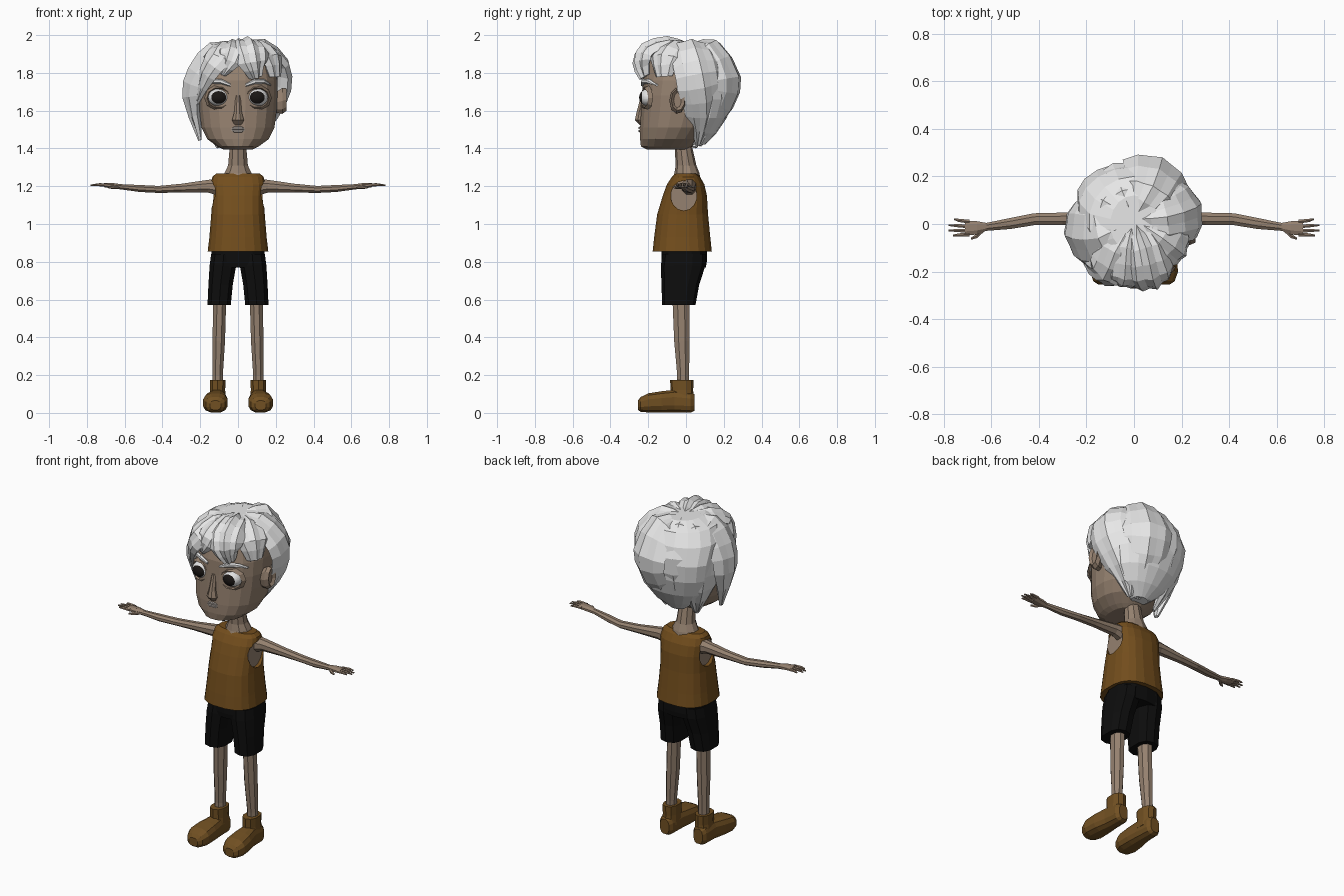
import bpy, bmesh, math
from mathutils import Vector


def material(name, *rgb):
    m = bpy.data.materials.new(name)
    m.diffuse_color = (*rgb, 1)
    return m


SKIN = material("skin", 0.30, 0.22, 0.16)
HAIR = material("white hair", 0.8, 0.8, 0.8)
CLOTH = material("brown cloth", 0.17, 0.075, 0.012)
LEATHER = material("brown leather", 0.165, 0.08, 0.016)
BLACK = material("black cloth", 0.004, 0.004, 0.004)
EYE = material("eye white", 0.75, 0.75, 0.75)
IRIS = material("dark iris", 0.01, 0.008, 0.007)
LIP = material("pale lip", 0.38, 0.34, 0.31)


def build(name, mat, rings):
    """Skin a list of equal-length point rings into a closed flat-shaded object."""
    bm = bmesh.new()
    rows = [[bm.verts.new(p) for p in r] for r in rings]
    n = len(rows[0])
    for a, b in zip(rows, rows[1:]):
        for i in range(n):
            j = (i + 1) % n
            bm.faces.new((a[i], a[j], b[j], b[i]))
    bm.faces.new(rows[0])
    bm.faces.new(rows[-1])
    bmesh.ops.recalc_face_normals(bm, faces=bm.faces[:])
    me = bpy.data.meshes.new(name)
    bm.to_mesh(me)
    bm.free()
    me.materials.append(mat)
    ob = bpy.data.objects.new(name, me)
    bpy.context.collection.objects.link(ob)
    return ob


def loft(name, mat, axis, rings, n=10, power=2.0, s=1):
    """rings: (position on axis, centre a, centre b, radius a, radius b); s=-1 mirrors x."""
    out = []
    for t, a, b, ra, rb in rings:
        row = []
        for i in range(n):
            q = 2 * math.pi * (i + 0.5) / n
            c, d = math.cos(q), math.sin(q)
            u = a + ra * math.copysign(abs(c) ** (2 / power), c)
            v = b + rb * math.copysign(abs(d) ** (2 / power), d)
            p = {'x': (t, u, v), 'y': (u, t, v), 'z': (u, v, t)}[axis]
            row.append((s * p[0], p[1], p[2]))
        out.append(row)
    return build(name, mat, out)


def lock(name, path, widths, thick=0.05, steps=2, ridge=0.008):
    """Curved tapering hair lock that hugs the head along a path."""
    pts = [Vector(p) for p in path]
    ext = [2 * pts[0] - pts[1]] + pts + [2 * pts[-1] - pts[-2]]
    line = []
    for i in range(len(pts) - 1):
        a, b, c, d = ext[i:i + 4]
        for k in range(steps):
            t = k / steps
            p = 0.5 * (2 * b + (c - a) * t + (2 * a - 5 * b + 4 * c - d) * t * t
                       + (3 * b - a - 3 * c + d) * t ** 3)
            line.append((p, widths[i] * (1 - t) + widths[i + 1] * t))
    line.append((pts[-1], widths[-1]))
    rings = []
    for i, (p, w) in enumerate(line):
        tan = line[min(i + 1, len(line) - 1)][0] - line[max(i - 1, 0)][0]
        side = tan.cross(p - Vector((0, 0, 1.7))).normalized()
        out = side.cross(tan).normalized()
        th = min(thick, w)
        row = []
        for k in range(-3, 4):
            f = k / 3
            drop = w * 0.45 * f * f + (ridge if k % 2 else 0)
            row.append(p + side * w * f - out * drop)
        row += [p + side * w * f - out * (th + w * 0.25) for f in (0.5, -0.5)]
        rings.append(row)
    return build(name, HAIR, rings)


# Head, neck and nose
loft("head", SKIN, 'z', [
    (1.395, 0, -.10, .08, .11), (1.41, 0, -.105, .11, .135), (1.45, 0, -.085, .165, .16),
    (1.51, 0, -.06, .195, .185), (1.60, 0, -.04, .207, .20), (1.68, 0, -.035, .213, .20),
    (1.76, 0, -.02, .211, .212), (1.84, 0, -.01, .195, .20), (1.91, 0, 0, .14, .15),
    (1.95, 0, 0, .07, .08)], 20, 2.2)
loft("neck", SKIN, 'z', [
    (1.22, 0, 0, .10, .08), (1.27, 0, .005, .075, .066), (1.31, 0, 0, .055, .055),
    (1.42, 0, -.015, .045, .045)], 10)
loft("nose", SKIN, 'z', [
    (1.68, 0, -.222, .014, .018), (1.59, 0, -.238, .022, .026), (1.55, 0, -.243, .034, .03),
    (1.525, 0, -.235, .02, .012)], 8)

# Mouth: two lips across the face
for name, z, r in (("upper_lip", 1.508, .009), ("lower_lip", 1.492, .009)):
    loft(name, LIP, 'x', [(-.045, -.232, 1.5, .006, .004), (-.02, -.24, z, .012, r),
                          (.02, -.24, z, .012, r), (.045, -.232, 1.5, .006, .004)], 6)

for s, side in ((-1, "right"), (1, "left")):
    # Eyeball with its pole facing forward; the front cap is the iris
    bm = bmesh.new()
    bmesh.ops.create_uvsphere(bm, u_segments=32, v_segments=20, radius=1)
    for v in bm.verts:
        x, y, z = v.co
        v.co = (s * .102 + .056 * x, -.195 - .053 * z, 1.67 + .047 * y)
    for f in bm.faces:
        f.material_index = int(f.calc_center_median().y < -.231)
    bmesh.ops.recalc_face_normals(bm, faces=bm.faces[:])
    me = bpy.data.meshes.new(side + "_eye")
    bm.to_mesh(me)
    bm.free()
    me.materials.append(EYE)
    me.materials.append(IRIS)
    bpy.context.collection.objects.link(bpy.data.objects.new(side + "_eye", me))

    # Eyelid rim, eyebrow and ear
    rim = []
    for i in range(10):
        q = 2 * math.pi * i / 10
        c, d = math.cos(q), math.sin(q)
        rim.append([(s * (.104 + r * 1.1 * c), y + .03 * max(c, 0), 1.668 + r * d)
                    for r, y in ((.048, -.212), (.055, -.23), (.068, -.205))])
    build(side + "_eyelid", SKIN, rim + rim[:1])
    loft(side + "_eyebrow", HAIR, 'x', [
        (.04, -.228, 1.735, .012, .008), (.09, -.224, 1.755, .014, .014),
        (.14, -.195, 1.755, .016, .012), (.175, -.155, 1.735, .01, .004)], 6, s=s)
    loft(side + "_ear", SKIN, 'x', [
        (.19, -.055, 1.64, .025, .05), (.235, -.045, 1.652, .043, .07),
        (.258, -.042, 1.658, .036, .058), (.245, -.045, 1.655, .02, .04)], 9, s=s)

    # Arm, fingers and thumb
    loft(side + "_arm", SKIN, 'x', [
        (.10, .015, 1.195, .045, .05), (.16, .02, 1.2, .034, .036), (.3, .022, 1.19, .028, .025),
        (.42, .02, 1.183, .027, .02), (.52, .002, 1.188, .025, .02),
        (.62, -.012, 1.197, .018, .015), (.66, -.016, 1.202, .03, .016),
        (.71, -.018, 1.206, .034, .012)], 8, s=s)
    for i, (y, y2, tip) in enumerate(((.01, .02, .755), (-.01, -.005, .778),
                                      (-.028, -.027, .78), (-.044, -.048, .76))):
        loft(f"{side}_finger_{i + 1}", SKIN, 'x', [
            (.69, y, 1.206, .009, .009), (.735, (y + y2) / 2, 1.208, .008, .008),
            (tip, y2, 1.205, .004, .004)], 6, s=s)
    loft(side + "_thumb", SKIN, 'x', [
        (.63, -.022, 1.197, .012, .01), (.66, -.05, 1.195, .011, .01),
        (.685, -.062, 1.193, .005, .005)], 6, s=s)

    # Leg, shorts leg and boot
    loft(side + "_leg", SKIN, 'z', [
        (.12, .108, -.015, .03, .034), (.2, .108, -.015, .03, .034),
        (.38, .102, -.022, .036, .044), (.62, .096, -.027, .037, .049)], 8, s=s)
    loft(side + "_shorts_leg", BLACK, 'z', [
        (.57, .1, -.038, .064, .088), (.68, .092, -.03, .067, .1),
        (.78, .08, -.015, .073, .118), (.84, .075, -.01, .07, .115)], 10, 2.6, s)
    loft(side + "_boot_foot", LEATHER, 'y', [
        (.045, .112, .055, .03, .045), (.025, .112, .056, .045, .056),
        (-.06, .112, .062, .05, .062), (-.13, .117, .058, .062, .058),
        (-.2, .12, .053, .067, .052), (-.24, .12, .045, .052, .04),
        (-.255, .12, .04, .03, .025)], 12, 2.6, s)
    loft(side + "_boot_cuff", LEATHER, 'z', [
        (.06, .11, -.025, .048, .066), (.12, .108, -.022, .042, .06),
        (.175, .108, -.022, .043, .062)], 10, 2.4, s)

loft("shorts_seat", BLACK, 'z', [
    (.77, 0, -.01, .14, .115), (.8, 0, -.01, .148, .12), (.89, 0, -.008, .14, .12)], 14, 2.6)

# Sleeveless shirt with recessed armholes
shirt = loft("shirt", CLOTH, 'z', [
    (.855, 0, -.02, .162, .158), (.93, 0, -.02, .153, .15), (1.05, 0, -.018, .143, .136),
    (1.15, 0, -.006, .142, .118), (1.21, 0, -.002, .145, .1), (1.25, 0, 0, .137, .075),
    (1.268, 0, 0, .115, .055)], 20, 2.6)
for s, side in ((-1, "right"), (1, "left")):
    hole = [(.117, -.012, 1.15, .07, .08), (.3, -.012, 1.15, .07, .08)]
    cutter = loft(side + "_armhole_cutter", CLOTH, 'x', hole, 14, s=s)
    cutter.hide_render = True
    cutter.hide_viewport = True
    mod = shirt.modifiers.new(side + " armhole", 'BOOLEAN')
    mod.operation, mod.object = 'DIFFERENCE', cutter
    loft(side + "_torso_side", SKIN, 'x', [
        (.09, -.012, 1.15, .066, .076), (.121, -.012, 1.15, .069, .079)], 14, s=s)

# Hair: cap over the back of the head
loft("hair_cap", HAIR, 'z', [
    (1.42, .01, .06, .05, .04), (1.48, .01, .08, .13, .08), (1.56, .005, .105, .19, .11),
    (1.66, 0, .12, .225, .13), (1.76, 0, .12, .24, .14), (1.86, 0, .06, .235, .18),
    (1.93, 0, .01, .19, .19), (1.965, 0, 0, .1, .12)], 18)

# Hair: overlapping locks fanning out from the crown
C = (0, .02, 1.955)
lock("right_sweep", [C, (-.15, -.06, 1.96), (-.262, -.06, 1.83), (-.295, -.04, 1.67),
                     (-.21, -.05, 1.44)], (.05, .15, .15, .12, .015))
lock("right_back", [C, (-.13, .1, 1.95), (-.225, .14, 1.78), (-.2, .13, 1.58),
                    (-.11, .05, 1.40)], (.05, .13, .15, .11, .015))
lock("back_right", [C, (-.05, .14, 1.96), (-.09, .255, 1.8), (-.08, .22, 1.6),
                    (-.03, .09, 1.42)], (.05, .12, .15, .12, .02))
lock("back_left", [C, (.08, .16, 1.975), (.12, .28, 1.78), (.1, .235, 1.6),
                   (.04, .08, 1.41)], (.05, .11, .15, .13, .02))
lock("left_side", [C, (.14, .03, 1.98), (.265, .07, 1.87), (.275, .1, 1.72),
                   (.2, .11, 1.56), (.09, .07, 1.41)], (.05, .11, .13, .13, .1, .015))
lock("left_temple", [C, (.12, -.06, 1.975), (.21, -.13, 1.9), (.22, -.13, 1.78)],
     (.04, .09, .1, .05))
lock("fringe_left", [C, (.05, -.1, 1.995), (.08, -.235, 1.955), (.1, -.275, 1.86),
                     (.11, -.24, 1.77)], (.04, .08, .1, .09, .04), ridge=.014)
lock("fringe_middle", [C, (-.03, -.1, 1.98), (-.04, -.235, 1.94), (-.06, -.265, 1.87),
                       (-.09, -.235, 1.79)], (.04, .07, .08, .07, .02))
lock("fringe_right", [C, (-.08, -.12, 1.97), (-.13, -.235, 1.9), (-.19, -.21, 1.8),
                      (-.23, -.12, 1.64)], (.04, .09, .09, .07, .015))
